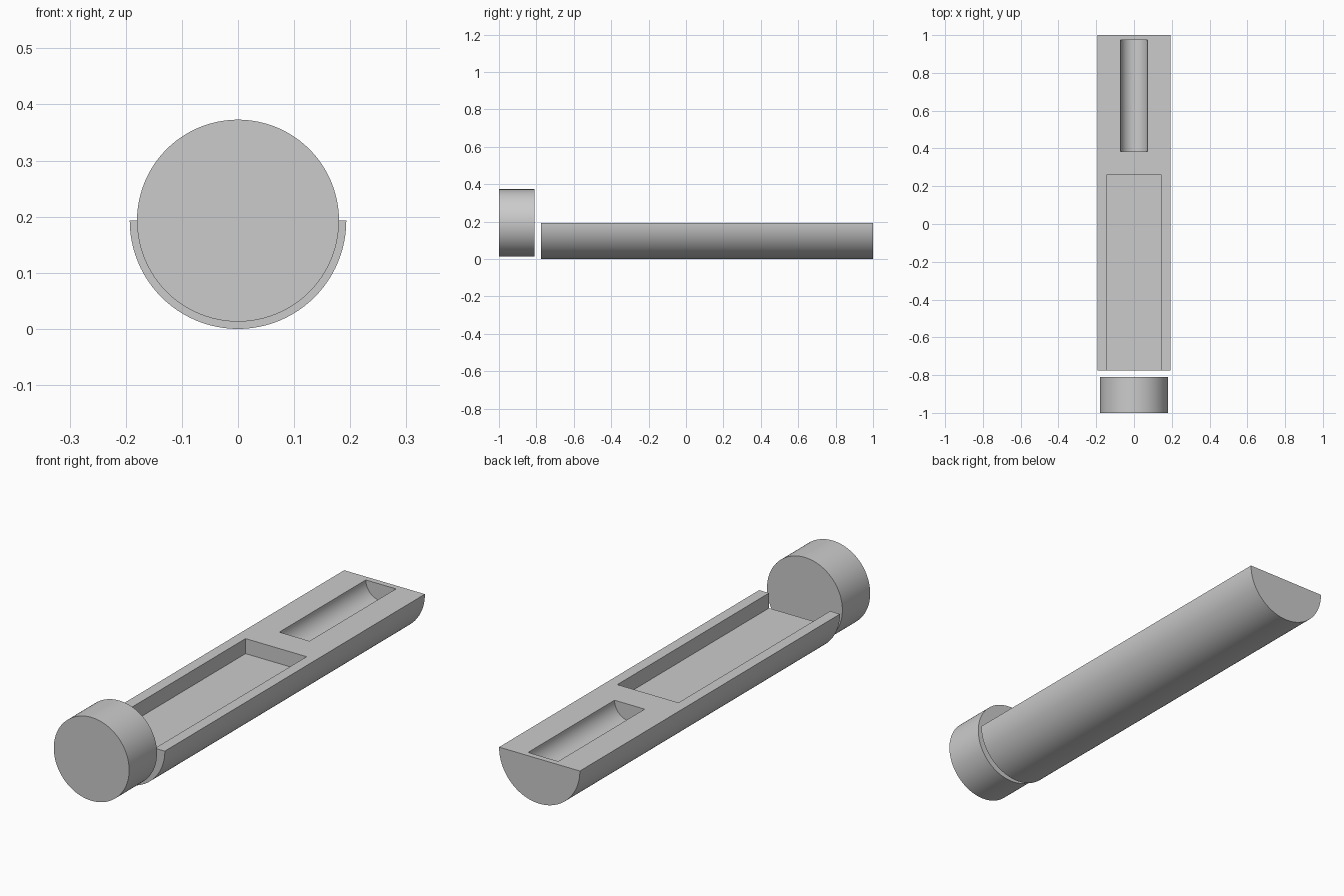
import bpy
import bmesh
import math

cube = bpy.data.objects.get("Cube")
if cube:
    bpy.data.objects.remove(cube, do_unlink=True)

AXIS_Z = 0.193      # height of the shared axis and of the flat top
SEGMENTS = 96

grey = bpy.data.materials.new("plain grey")
grey.use_nodes = True
colour = (0.6, 0.6, 0.6, 1)
grey.diffuse_color = colour
grey.node_tree.nodes["Principled BSDF"].inputs["Base Color"].default_value = colour


def arc(radius, start, end, steps):
    """Points of an arc in the x-z plane around the shared axis."""
    angles = [start + (end - start) * i / steps for i in range(steps + 1)]
    return [(radius * math.cos(a), AXIS_Z + radius * math.sin(a)) for a in angles]


def extrude(name, profile, y0, y1):
    """Solid made by sweeping an x-z profile from y0 to y1."""
    bm = bmesh.new()
    face = bm.faces.new([bm.verts.new((x, y0, z)) for x, z in profile])
    swept = bmesh.ops.extrude_face_region(bm, geom=[face], use_keep_orig=True)
    moved = [v for v in swept["geom"] if isinstance(v, bmesh.types.BMVert)]
    bmesh.ops.translate(bm, verts=moved, vec=(0, y1 - y0, 0))
    bmesh.ops.recalc_face_normals(bm, faces=bm.faces)
    mesh = bpy.data.meshes.new(name)
    bm.to_mesh(mesh)
    bm.free()
    mesh.materials.append(grey)
    obj = bpy.data.objects.new(name, mesh)
    bpy.context.collection.objects.link(obj)
    return obj


def select_only(obj):
    bpy.ops.object.select_all(action="DESELECT")
    obj.select_set(True)
    bpy.context.view_layer.objects.active = obj


def cut(obj, cutter):
    """Subtract the cutter and discard it."""
    mod = obj.modifiers.new("cut", "BOOLEAN")
    mod.operation = "DIFFERENCE"
    mod.solver = "EXACT"
    mod.object = cutter
    select_only(obj)
    bpy.ops.object.modifier_apply(modifier=mod.name)
    bpy.data.objects.remove(cutter, do_unlink=True)


# Half-round body
body = extrude("half_round_body", arc(0.193, math.pi, 2 * math.pi, SEGMENTS // 2), -0.775, 1)

# Flat-bottomed tray, open at the front end
floor, rim, half = AXIS_Z - 0.065, AXIS_Z + 0.1, 0.146
cut(body, extrude("tray_cutter",
                  [(-half, floor), (half, floor), (half, rim), (-half, rim)], -0.9, 0.26))

# Rounded trough near the back, closed at both ends
cut(body, extrude("trough_cutter",
                  arc(0.072, 0, 2 * math.pi, SEGMENTS)[:-1], 0.385, 0.975))

# Separate round end cap
cap = extrude("end_cap", arc(0.18, 0, 2 * math.pi, SEGMENTS)[:-1], -1, -0.81)

for part in (body, cap):
    select_only(part)
    bpy.ops.object.shade_smooth_by_angle(angle=math.radians(30))
